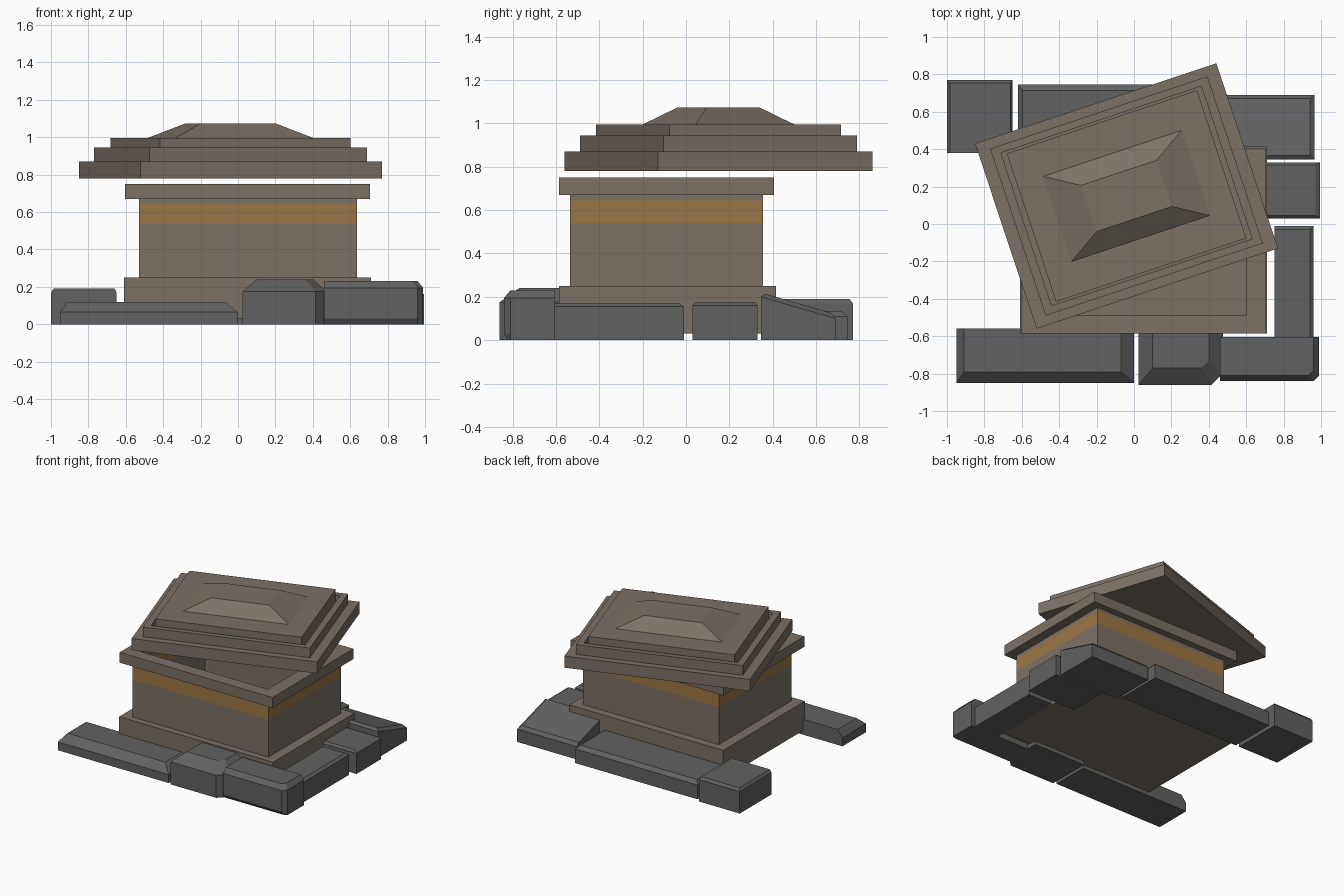
import bpy, bmesh, math
from mathutils import Matrix

if "Cube" in bpy.data.objects:
    bpy.data.objects.remove(bpy.data.objects["Cube"])


def material(name, rgb):
    m = bpy.data.materials.new(name)
    m.diffuse_color = (*rgb, 1)
    m.use_nodes = True
    m.node_tree.nodes["Principled BSDF"].inputs["Base Color"].default_value = m.diffuse_color
    return m


BROWN = material("brown_stone", (0.20, 0.165, 0.135))
GOLD = material("ochre_band", (0.33, 0.18, 0.06))
GREY = material("dark_stone", (0.12, 0.12, 0.12))


def loft(name, loops, mat, closed=False, matrix=None):
    """Skin a list of equal-length point loops; cap the ends, or join them as a ring."""
    bm = bmesh.new()
    vs = [[bm.verts.new(p) for p in loop] for loop in loops]
    n = len(vs[0])
    pairs = list(zip(vs, vs[1:])) + ([(vs[-1], vs[0])] if closed else [])
    for a, b in pairs:
        for i in range(n):
            j = (i + 1) % n
            bm.faces.new((a[i], a[j], b[j], b[i]))
    if not closed:
        bm.faces.new(vs[0][::-1])
        bm.faces.new(vs[-1])
    bmesh.ops.remove_doubles(bm, verts=bm.verts, dist=1e-5)
    bmesh.ops.recalc_face_normals(bm, faces=bm.faces)
    me = bpy.data.meshes.new(name)
    bm.to_mesh(me)
    bm.free()
    me.materials.append(mat)
    ob = bpy.data.objects.new(name, me)
    bpy.context.collection.objects.link(ob)
    if matrix:
        ob.matrix_world = matrix
    return ob


def rect(x0, x1, y0, y1, z):
    return [(x0, y0, z), (x1, y0, z), (x1, y1, z), (x0, y1, z)]


def centred(w, d, z):
    return rect(-w / 2, w / 2, -d / 2, d / 2, z)


def ring(name, outer, inner, z0, z1, mat, matrix=None):
    loops = [rect(*outer, z0), rect(*outer, z1), rect(*inner, z1), rect(*inner, z0)]
    return loft(name, loops, mat, True, matrix)


# Hollow chest on a solid plinth
plinth = (-0.61, 0.71, -0.585, 0.415)
body = (-0.53, 0.635, -0.535, 0.355)
hollow = (-0.50, 0.60, -0.49, 0.31)
loft("plinth", [rect(*plinth, 0.03), rect(*plinth, 0.25)], BROWN)
ring("chest_wall", body, hollow, 0.25, 0.54, BROWN)
ring("chest_band", body, hollow, 0.54, 0.645, GOLD)
ring("chest_upper_wall", body, hollow, 0.645, 0.67, BROWN)
ring("chest_rim", (-0.605, 0.705, -0.585, 0.405), hollow, 0.67, 0.75, BROWN)

# Stepped lid, twisted and pushed back
place = Matrix.Translation((-0.04, 0.15, 0)) @ Matrix.Rotation(math.radians(18.4), 4, 'Z')
loft("lid_base", [centred(1.36, 1.043, 0.78), centred(1.36, 1.043, 0.87)], BROWN, matrix=place)
ring("lid_frame", (-0.612, 0.612, -0.47, 0.47), (-0.565, 0.565, -0.43, 0.43),
     0.87, 0.945, BROWN, place)
loft("lid_panel", [centred(1.072, 0.835, 0.87), centred(1.072, 0.835, 0.995)], BROWN, matrix=place)
loft("lid_crown", [centred(0.78, 0.48, 0.995), centred(0.425, 0.26, 1.073)], BROWN, matrix=place)


def stone(name, x0, x1, y0, y1, h, cham, drop, back_h=None, cut=0, under=0):
    """Block with top chamfers (left, right, front, back), optional slope and corner cut."""
    back_h = h if back_h is None else back_h
    l, r, f, b = cham
    base = [(x0, y0), (x1 - cut, y0), (x1, y0 + cut), (x1, y1), (x0, y1)]
    if not cut:
        base.pop(1)

    def height(y):
        return h + (back_h - h) * (y - y0) / (y1 - y0)

    def top(x, y):
        u, v = (x - x0) / (x1 - x0), (y - y0) / (y1 - y0)
        px, py = x0 + l + u * (x1 - x0 - l - r), y0 + f + v * (y1 - y0 - f - b)
        return px, py, height(py)

    loops = [[(x, y + (under if y == y0 else 0), 0) for x, y in base]]
    if under:
        loops.append([(x, y, 0.03) for x, y in base])
    loops.append([(x, y, height(y) - drop) for x, y in base])
    loops.append([top(x, y) for x, y in base])
    return loft(name, loops, GREY)


# Kerb stones around the plinth
stone("front_left_stone", -0.95, 0.0, -0.85, -0.56, 0.12, (0.04, 0.07, 0.06, 0), 0.055)
stone("front_middle_stone", 0.025, 0.475, -0.86, -0.52, 0.24, (0.075, 0.075, 0.09, 0.02), 0.065, cut=0.06)
stone("front_right_stone", 0.46, 0.99, -0.84, -0.605, 0.23, (0, 0.03, 0.03, 0), 0.035, cut=0.03, under=0.02)
stone("right_long_stone", 0.75, 0.96, -0.61, -0.01, 0.17, (0, 0.02, 0, 0.02), 0.015)
stone("right_middle_stone", 0.58, 0.995, 0.03, 0.33, 0.175, (0, 0.025, 0.015, 0.015), 0.015)
stone("back_right_stone", 0.45, 0.965, 0.345, 0.69, 0.22, (0, 0.025, 0.02, 0.02), 0.02, back_h=0.12)
stone("back_long_stone", -0.62, 0.43, 0.38, 0.745, 0.135, (0.025, 0.025, 0, 0.03), 0.025)
stone("back_left_stone", -1.0, -0.65, 0.38, 0.77, 0.19, (0.015, 0.01, 0, 0.015), 0.02)
